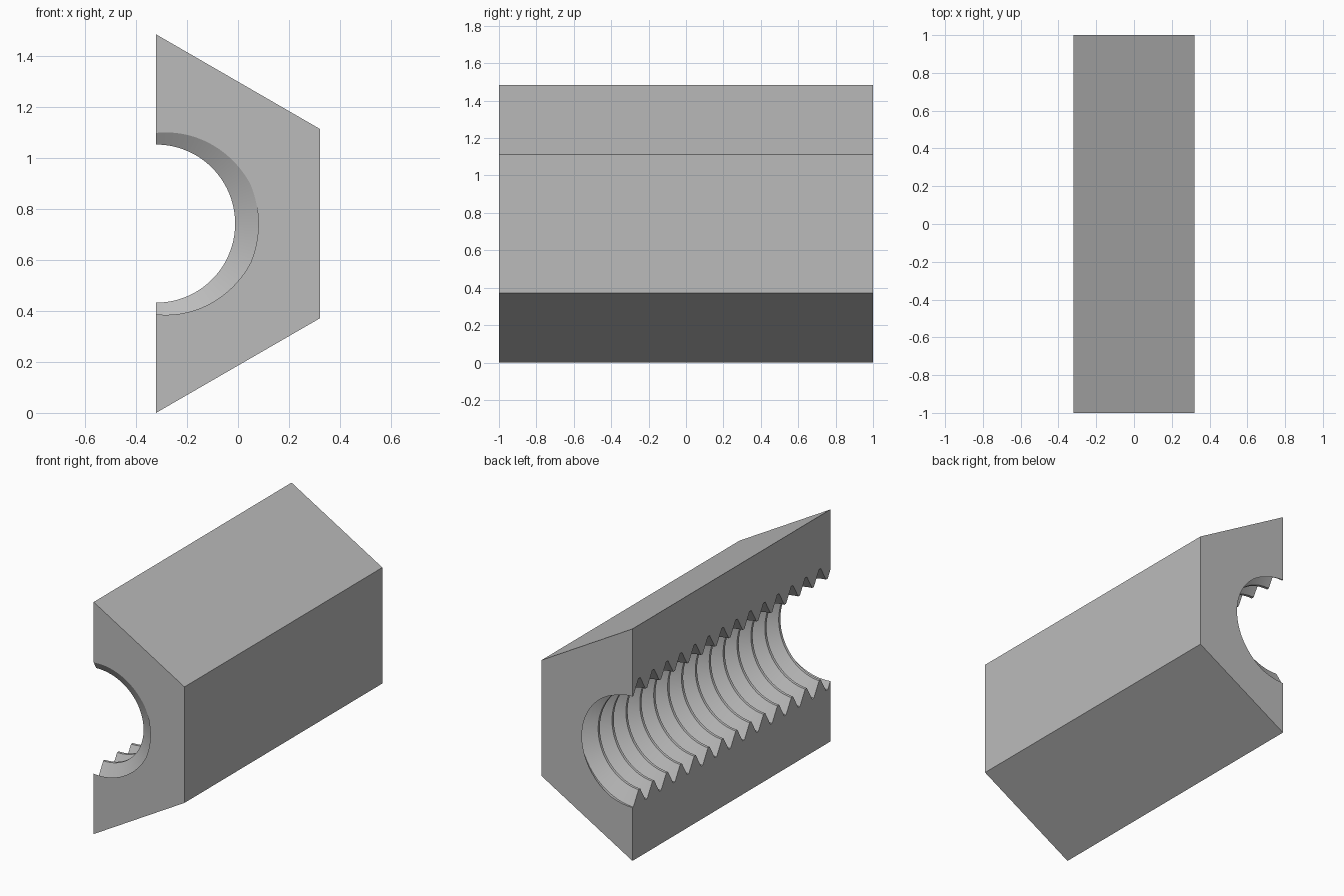
import bpy
import bmesh
from math import pi, cos, sin, radians

cube = bpy.data.objects.get("Cube")
if cube:
    bpy.data.objects.remove(cube, do_unlink=True)

# Half of a long hexagonal nut, cut through the axis of its threaded bore
APOTHEM, CORNER, HALF_LENGTH = 0.6425, 0.742, 1.0
AXIS_X = -APOTHEM / 2
CREST_R, ROOT_R = 0.31, 0.401
TURNS = 14.25
PITCH = 2 * HALF_LENGTH / TURNS
STEPS = 72


def thread_radius(y, angle):
    """Radius of a right-handed 60 degree thread with narrow flats."""
    u = (y + HALF_LENGTH) / PITCH + angle / (2 * pi)
    d = abs(u - round(u))
    t = min(max((d - 1 / 16) / (3 / 8), 0), 1)
    return ROOT_R + (CREST_R - ROOT_R) * t


bm = bmesh.new()

# Threaded bore: helical rows of vertices, trimmed at both ends
rows = [n + s for n in range(-1, 17) for s in (-7 / 16, -1 / 16, 1 / 16, 7 / 16)]
bore = []
for i in range(STEPS + 1):
    angle = pi * (i / STEPS - 0.5)
    column = []
    for u in rows:
        y = PITCH * (u - angle / (2 * pi)) - HALF_LENGTH
        y = min(max(y, -HALF_LENGTH), HALF_LENGTH)
        r = thread_radius(y, angle)
        column.append(bm.verts.new((AXIS_X + r * cos(angle), y, CORNER + r * sin(angle))))
    bore.append(column)
for a, b in zip(bore, bore[1:]):
    for j in range(len(rows) - 1):
        bm.faces.new((a[j], b[j], b[j + 1], a[j + 1]))

# Outer half hexagon, from the bottom corner round to the top corner
outline = [(AXIS_X, 0), (-AXIS_X, CORNER / 2), (-AXIS_X, CORNER * 1.5), (AXIS_X, CORNER * 2)]
front, back = [[bm.verts.new((x, y, z)) for x, z in outline]
               for y in (-HALF_LENGTH, HALF_LENGTH)]
for k in range(3):
    bm.faces.new((front[k], front[k + 1], back[k + 1], back[k]))

# End faces, and the two toothed strips of the cut plane
for ring, j in ((front, 0), (back, -1)):
    bm.faces.new(ring + [column[j] for column in reversed(bore)])
for k in (0, -1):
    bm.faces.new([front[k], back[k]] + bore[k][::-1])

bmesh.ops.remove_doubles(bm, verts=bm.verts, dist=0.00005)
bmesh.ops.recalc_face_normals(bm, faces=bm.faces)

mesh = bpy.data.meshes.new("half_hex_nut")
bm.to_mesh(mesh)
bm.free()
nut = bpy.data.objects.new("half_hex_nut", mesh)
bpy.context.collection.objects.link(nut)

# Plain grey metal
grey = bpy.data.materials.new("grey")
grey.use_nodes = True
color = (0.5, 0.5, 0.5, 1)
grey.diffuse_color = color
grey.node_tree.nodes["Principled BSDF"].inputs["Base Color"].default_value = color
mesh.materials.append(grey)

bpy.ops.object.select_all(action="DESELECT")
nut.select_set(True)
bpy.context.view_layer.objects.active = nut
bpy.ops.object.shade_smooth_by_angle(angle=radians(25))
